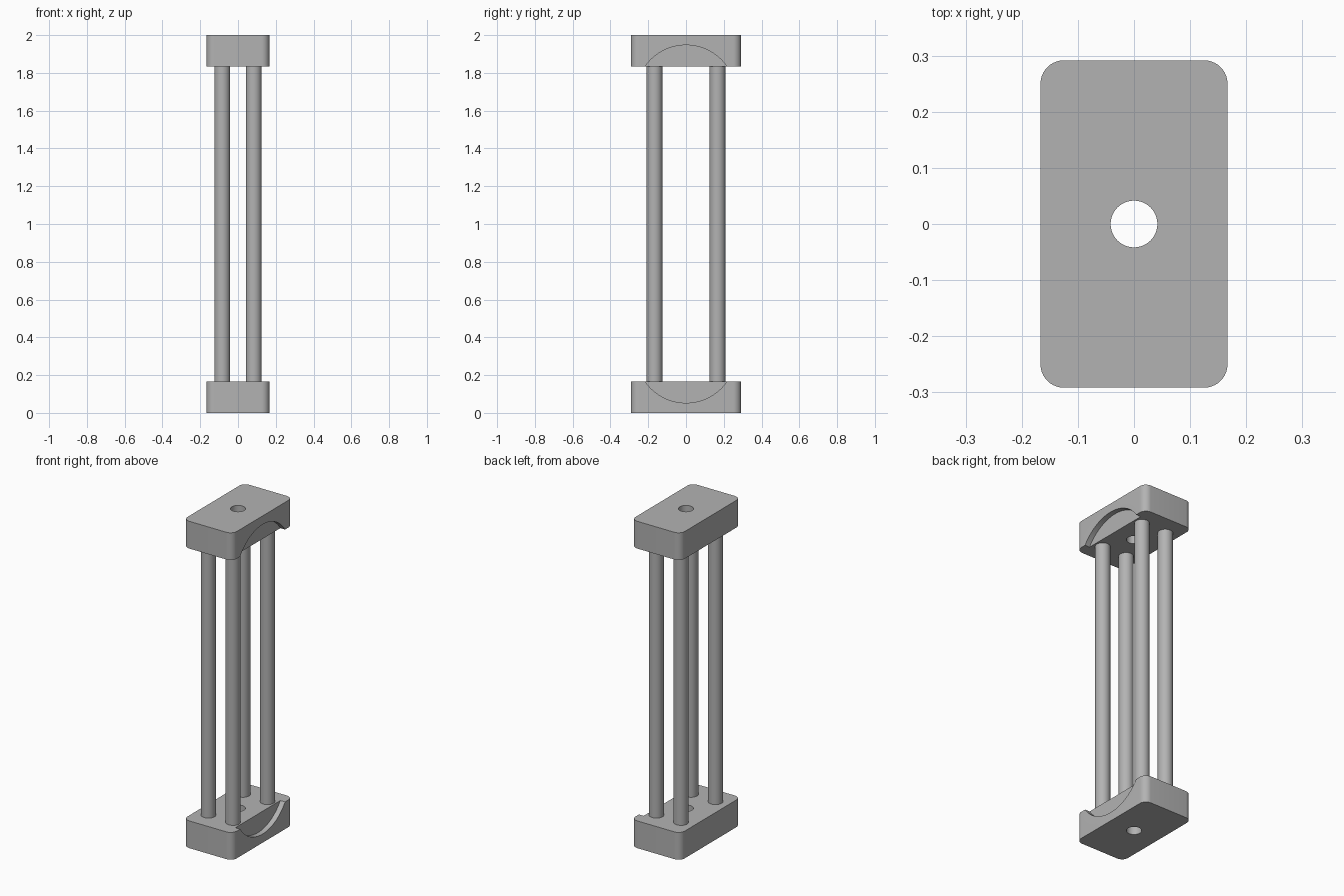
import bpy
import bmesh
import math
from mathutils import Matrix

cube = bpy.data.objects.get("Cube")
if cube:
    bpy.data.objects.remove(cube, do_unlink=True)

WIDTH, DEPTH, HEIGHT = 1 / 3, 7 / 12, 1 / 6
TOTAL = 2.0
ROD_R = 1 / 24
ARC_R, ARC_LOW, RECESS = 0.264, 0.053, 0.032

grey = bpy.data.materials.new("plain grey")
grey.use_nodes = True
grey.diffuse_color = (0.45, 0.45, 0.45, 1)
grey.node_tree.nodes["Principled BSDF"].inputs["Base Color"].default_value = (0.45, 0.45, 0.45, 1)


def smooth(obj):
    bpy.ops.object.select_all(action="DESELECT")
    obj.select_set(True)
    bpy.context.view_layer.objects.active = obj
    bpy.ops.object.shade_smooth_by_angle(angle=math.radians(30))


def add_object(name, bm):
    mesh = bpy.data.meshes.new(name)
    bm.to_mesh(mesh)
    bm.free()
    mesh.materials.append(grey)
    obj = bpy.data.objects.new(name, mesh)
    bpy.context.collection.objects.link(obj)
    return obj


def cylinder(name, radius, length, centre, sides=48, along_x=False):
    bm = bmesh.new()
    turn = Matrix.Rotation(math.pi / 2, 4, "Y") if along_x else Matrix()
    bmesh.ops.create_cone(bm, cap_ends=True, segments=sides, radius1=radius,
                          radius2=radius, depth=length,
                          matrix=Matrix.Translation(centre) @ turn)
    return add_object(name, bm)


# End block: box with rounded upright corners
bm = bmesh.new()
bmesh.ops.create_cube(bm, size=1, matrix=Matrix.Translation((0, 0, HEIGHT / 2))
                      @ Matrix.Diagonal((WIDTH, DEPTH, HEIGHT, 1)))
upright = [e for e in bm.edges if abs(e.verts[0].co.z - e.verts[1].co.z) > HEIGHT / 2]
bmesh.ops.bevel(bm, geom=upright, offset=ROD_R, segments=10, profile=0.5, affect="EDGES")
bottom_block = add_object("bottom_block", bm)

# Centre hole and shallow round recess on one long side
cutters = [
    cylinder("hole_cutter", ROD_R, 1, (0, 0, HEIGHT / 2)),
    cylinder("recess_cutter", ARC_R, 0.2, (WIDTH / 2 - RECESS + 0.1, 0, ARC_LOW + ARC_R),
             sides=128, along_x=True),
]
bpy.context.view_layer.objects.active = bottom_block
for cutter in cutters:
    cut = bottom_block.modifiers.new(cutter.name, "BOOLEAN")
    cut.operation = "DIFFERENCE"
    cut.solver = "EXACT"
    cut.object = cutter
    bpy.ops.object.modifier_apply(modifier=cut.name)
    bpy.data.objects.remove(cutter, do_unlink=True)
smooth(bottom_block)

# Matching block turned over at the top
top_block = bottom_block.copy()
top_block.name = "top_block"
top_block.rotation_euler.x = math.pi
top_block.location.z = TOTAL
bpy.context.collection.objects.link(top_block)

# Four rods joining the blocks
for side, x in (("right", -1), ("left", 1)):
    for end, y in (("front", -1), ("back", 1)):
        rod = cylinder(f"{end}_{side}_rod", ROD_R, TOTAL - 2 * HEIGHT + 0.02,
                       (x * WIDTH / 4, y / 6, TOTAL / 2))
        smooth(rod)
